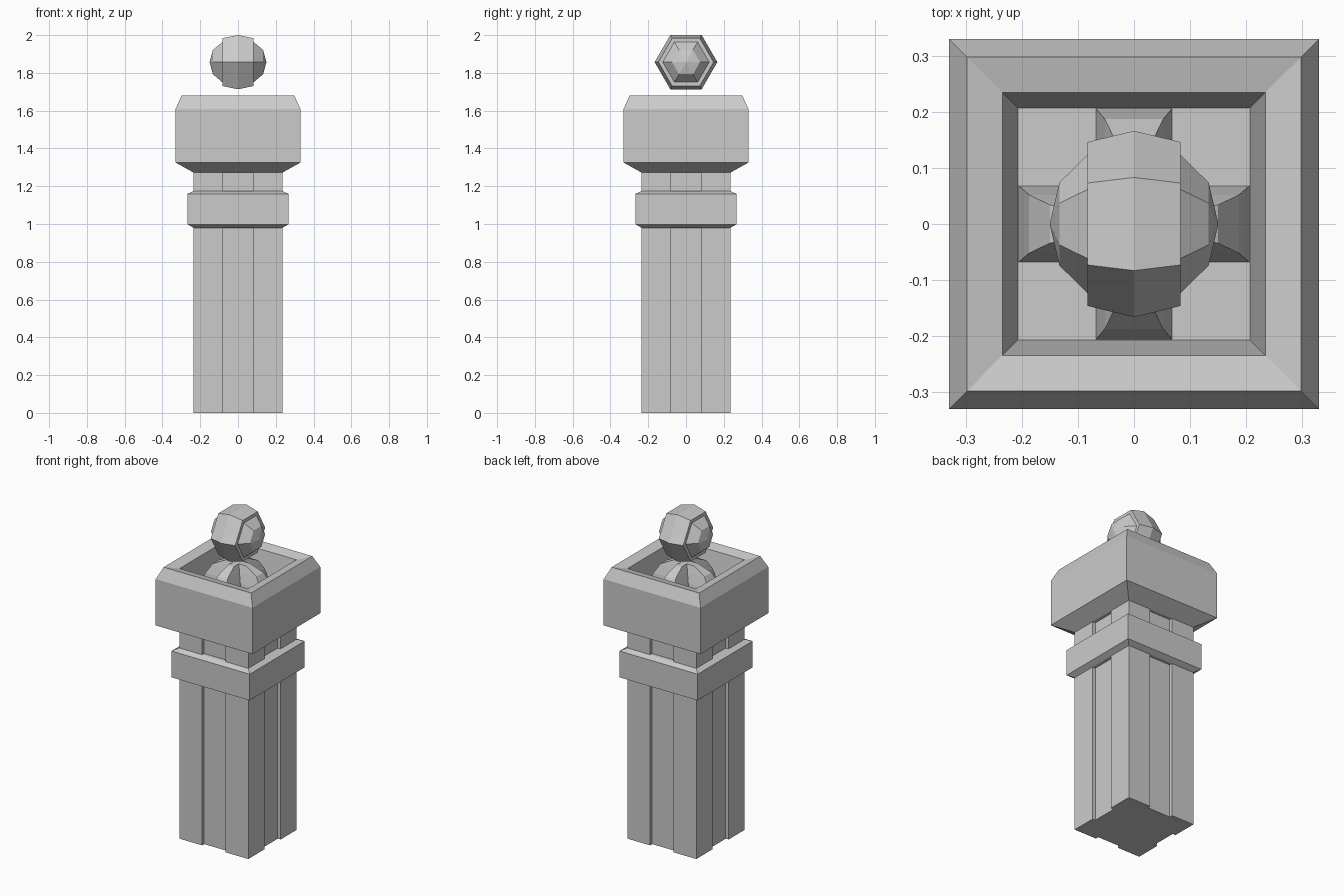
import bpy, bmesh, math

if "Cube" in bpy.data.objects:
    bpy.data.objects.remove(bpy.data.objects["Cube"])


def loft(name, rings):
    """Skin a stack of equal-length point rings and cap both ends."""
    bm = bmesh.new()
    rows = [[bm.verts.new(p) for p in ring] for ring in rings]
    n = len(rows[0])
    for a, b in zip(rows, rows[1:]):
        for i in range(n):
            j = (i + 1) % n
            bm.faces.new((a[i], a[j], b[j], b[i]))
    bm.faces.new(rows[0][::-1])
    bm.faces.new(rows[-1])
    bmesh.ops.recalc_face_normals(bm, faces=bm.faces)
    mesh = bpy.data.meshes.new(name)
    bm.to_mesh(mesh)
    bm.free()
    obj = bpy.data.objects.new(name, mesh)
    bpy.context.collection.objects.link(obj)
    return obj


def four_way(side, z):
    """Repeat one side's points around the z axis in quarter turns."""
    pts = []
    for k in range(4):
        c, s = [(1, 0), (0, 1), (-1, 0), (0, -1)][k]
        pts += [(x * c - y * s, x * s + y * c, z) for x, y in side]
    return pts


def square(h, z):
    return four_way([(h, -h)], z)


def grooved(z, h=0.235, g=0.08, d=0.02):
    return four_way([(h, -h), (h, -g), (h - d, -g), (h - d, g), (h, g)], z)


def cross(w, e, z):
    return four_way([(w, -w), (e, -w), (e, w)], z)


# Shaft with a shallow groove down each side
loft("shaft", [grooved(0), grooved(1.30)])

# Chamfered collar band
loft("collar", [square(h, z) for h, z in
                [(0.235, 0.98), (0.267, 0.998), (0.267, 1.16), (0.235, 1.175)]])

# Cap block with a sunken tray in its top
loft("cap", [square(h, z) for h, z in
             [(0.235, 1.272), (0.33, 1.325), (0.33, 1.61), (0.298, 1.68),
              (0.234, 1.665), (0.207, 1.49)]])

# Tapered cross-shaped mount in the tray
loft("finial_mount", [cross(w, e, z) for w, e, z in
                      [(0.069, 0.207, 1.485), (0.052, 0.187, 1.58),
                       (0.034, 0.15, 1.64), (0.02, 0.07, 1.68)]])

# Six-sided ball lying along x, with a raised middle band
profile = [(-0.15, 0.002), (-0.133, 0.074), (-0.083, 0.123), (-0.083, 0.146),
           (0, 0.166)]
profile += [(-x, r) for x, r in profile[-2::-1]]
loft("finial_ball", [[(x, r * math.cos(k * math.pi / 3),
                       1.857 + r * math.sin(k * math.pi / 3))
                      for k in range(6)] for x, r in profile])
